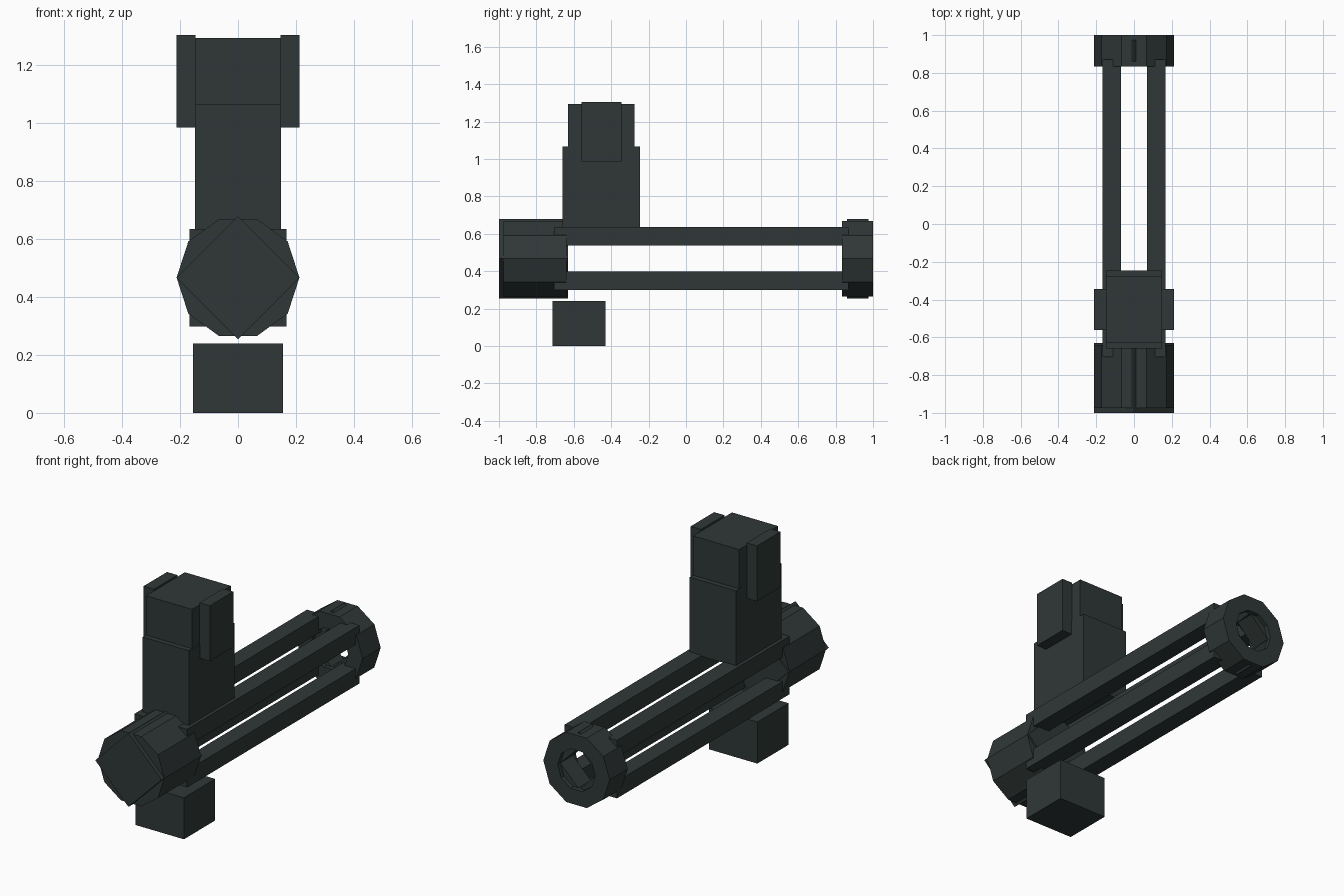
import bpy, bmesh, math

if "Cube" in bpy.data.objects:
    bpy.data.objects.remove(bpy.data.objects["Cube"])

mat = bpy.data.materials.new("dark slate")
mat.diffuse_color = (0.029, 0.039, 0.038, 1)
mat.use_nodes = True
mat.node_tree.nodes["Principled BSDF"].inputs["Base Color"].default_value = mat.diffuse_color
AXIS_Z = 0.467


def finish(name, bm):
    bmesh.ops.recalc_face_normals(bm, faces=bm.faces)
    me = bpy.data.meshes.new(name)
    bm.to_mesh(me)
    bm.free()
    me.materials.append(mat)
    ob = bpy.data.objects.new(name, me)
    bpy.context.collection.objects.link(ob)
    return ob


def box(name, x, y, z):
    bm = bmesh.new()
    bmesh.ops.create_cube(bm, size=1)
    for v in bm.verts:
        v.co = [r[0] if c < 0 else r[1] for c, r in zip(v.co, (x, y, z))]
    return finish(name, bm)


def prism(name, sides, r, y0, y1, hole=0):
    """Flat-sided cylinder along y, with an optional through hole."""
    bm = bmesh.new()

    def loop(rad, y):
        return [bm.verts.new((rad * math.cos(math.tau * i / sides), y,
                              AXIS_Z + rad * math.sin(math.tau * i / sides)))
                for i in range(sides)]

    def bridge(a, b):
        for i in range(sides):
            j = (i + 1) % sides
            bm.faces.new((a[i], a[j], b[j], b[i]))

    o0, o1 = loop(r, y0), loop(r, y1)
    bridge(o0, o1)
    if hole:
        i0, i1 = loop(hole, y0), loop(hole, y1)
        bridge(i0, i1)
        bridge(o0, i0)
        bridge(o1, i1)
    else:
        bm.faces.new(o0)
        bm.faces.new(o1)
    return finish(name, bm)


# Front drum: ten-sided body with a square core showing at the corners
prism("front_drum", 10, 0.212, -0.975, -0.64)
prism("front_drum_core", 4, 0.2125, -1.0, -0.63)

# Rear ring: open ten-sided collar with a square inner ring
prism("rear_ring", 10, 0.212, 0.835, 1.0, hole=0.12)
prism("rear_ring_core", 4, 0.2125, 0.86, 0.975, hole=0.12)

# Four long rods joining drum and ring
for sx in (-1, 1):
    for sz in (-1, 1):
        x = sorted((sx * 0.07, sx * 0.168))
        z = sorted((AXIS_Z + sz * 0.07, AXIS_Z + sz * 0.168))
        box("long_rod", x, (-0.705, 0.87), z)

# Tower on top of the rods
box("tower_lower", (-0.148, 0.148), (-0.66, -0.245), (0.63, 1.067))
box("tower_upper", (-0.147, 0.147), (-0.63, -0.275), (1.067, 1.294))
for s in (-1, 1):
    box("tower_side_plate", sorted((s * 0.146, s * 0.212)), (-0.56, -0.345), (0.985, 1.305))

# Separate block underneath
box("bottom_block", (-0.155, 0.155), (-0.715, -0.43), (0, 0.24))
